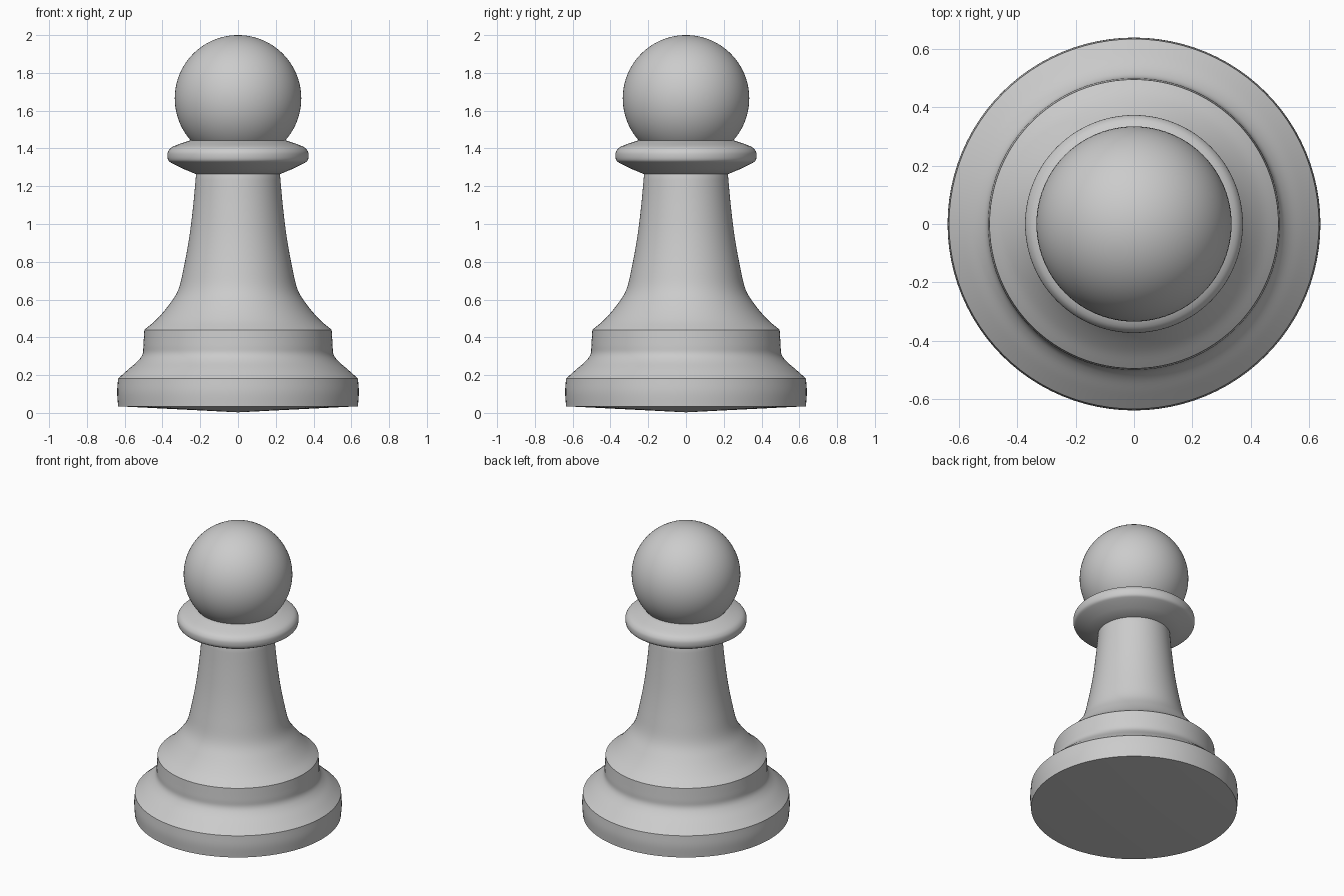
import bpy, bmesh, math
from mathutils import Vector

if "Cube" in bpy.data.objects:
    bpy.data.objects.remove(bpy.data.objects["Cube"])

SIDES = 96


def smooth(pts, n=5):
    """Catmull-Rom curve through (radius, height) points."""
    p = [Vector(q) for q in pts]
    p = [2 * p[0] - p[1]] + p + [2 * p[-1] - p[-2]]
    out = []
    for i in range(1, len(p) - 2):
        a, b, c, d = p[i - 1:i + 3]
        for k in range(n):
            t = k / n
            out.append(0.5 * (2 * b + (c - a) * t + (2 * a - 5 * b + 4 * c - d) * t * t
                              + (3 * b - a - 3 * c + d) * t ** 3))
    return out + [p[-2]]


def lathe(name, profile, angle=30):
    """Spin a (radius, height) profile around z."""
    bm = bmesh.new()
    vs = [bm.verts.new((r, 0, z)) for r, z in profile]
    es = [bm.edges.new(pair) for pair in zip(vs, vs[1:])]
    bmesh.ops.spin(bm, geom=vs + es, cent=(0, 0, 0), axis=(0, 0, 1),
                   angle=2 * math.pi, steps=SIDES)
    bmesh.ops.remove_doubles(bm, verts=bm.verts, dist=1e-4)
    bmesh.ops.recalc_face_normals(bm, faces=bm.faces)
    me = bpy.data.meshes.new(name)
    bm.to_mesh(me)
    bm.free()
    ob = bpy.data.objects.new(name, me)
    bpy.context.collection.objects.link(ob)
    bpy.ops.object.select_all(action='DESELECT')
    ob.select_set(True)
    bpy.context.view_layer.objects.active = ob
    bpy.ops.object.shade_smooth_by_angle(angle=math.radians(angle))
    return ob


# Foot: slightly conical underside, bulging rim, sloped shoulder, upper drum; then flared stem
foot = [(0, 0.003)] + smooth([(0.635, 0.035), (0.64, 0.11), (0.635, 0.182)], 4)
shoulder = smooth([(0.635, 0.182), (0.58, 0.231), (0.53, 0.275), (0.505, 0.312),
                   (0.501, 0.36), (0.496, 0.44)])[1:]
stem = smooth([(0.496, 0.44), (0.434, 0.492), (0.37, 0.566), (0.317, 0.65),
               (0.287, 0.77), (0.258, 0.93), (0.237, 1.10), (0.222, 1.265)])[1:]
lathe("base_and_stem", foot + shoulder + stem + [(0.21, 1.30), (0, 1.30)])

# Collar disc
collar = [(0, 1.264), (0.222, 1.264), (0.29, 1.292)] + smooth(
    [(0.345, 1.319), (0.368, 1.335), (0.374, 1.362), (0.368, 1.388), (0.34, 1.412),
     (0.252, 1.443)], 4) + [(0, 1.443)]
lathe("collar", collar)

# Ball head
R, N = 0.335, 48
lathe("head", [(R * math.sin(math.pi * i / N), 2 - R - R * math.cos(math.pi * i / N))
               for i in range(N + 1)])
